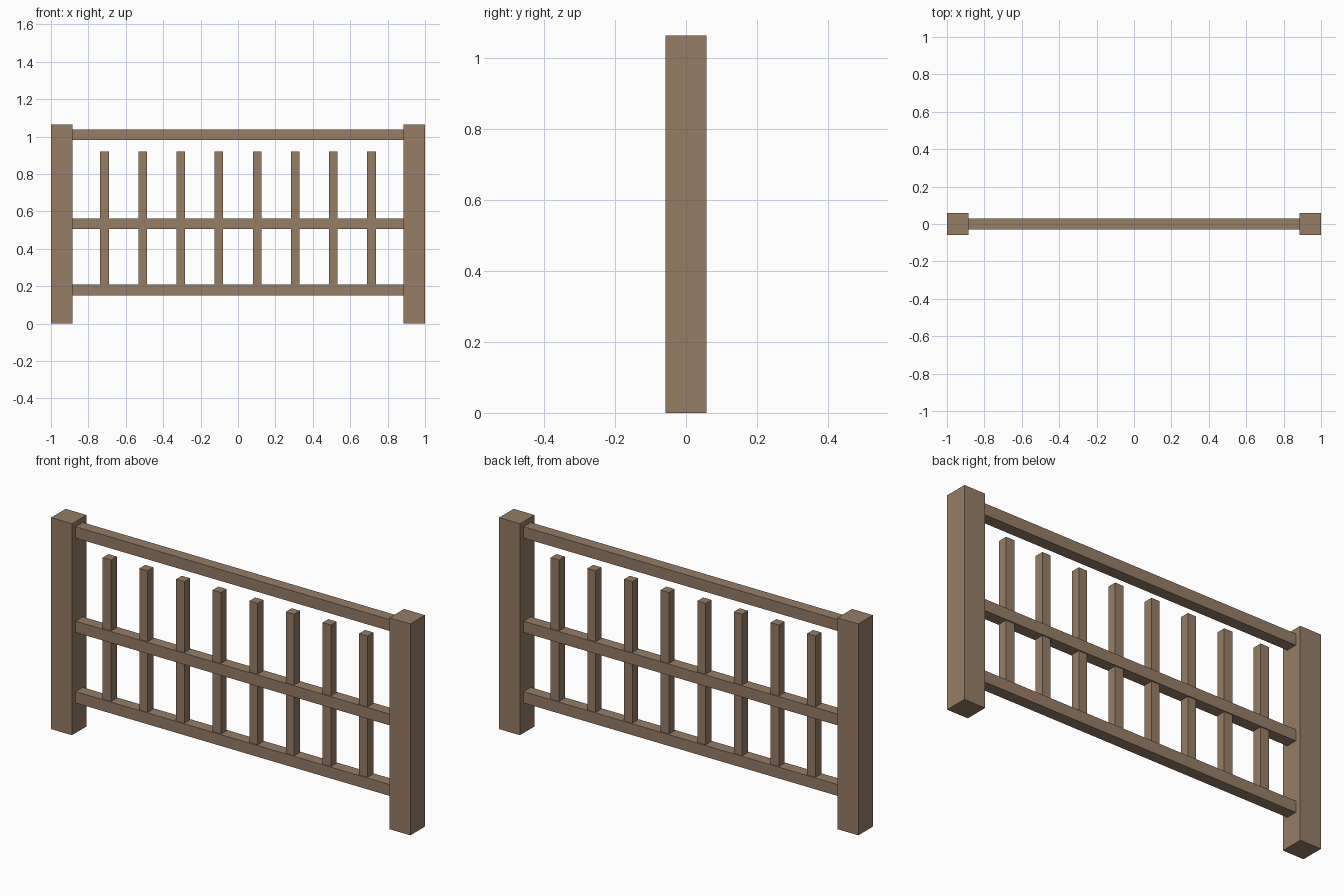
import bpy

if "Cube" in bpy.data.objects:
    bpy.data.objects.remove(bpy.data.objects["Cube"])

wood = bpy.data.materials.new("wood")
wood.diffuse_color = (0.31, 0.205, 0.13, 1)
wood.use_nodes = True
wood.node_tree.nodes["Principled BSDF"].inputs["Base Color"].default_value = wood.diffuse_color


def box(name, x, z, size_x, size_y, size_z):
    """Box centred on (x, 0) with its underside at z."""
    bpy.ops.mesh.primitive_cube_add(size=1, location=(x, 0, z + size_z / 2))
    ob = bpy.context.object
    ob.name = name
    ob.scale = (size_x, size_y, size_z)
    bpy.ops.object.transform_apply(location=False, rotation=False, scale=True)
    ob.data.materials.append(wood)
    return ob


POST = 0.116
RAIL = 0.057
BALUSTER = 0.046

# End posts
for side, label in ((-1, "left"), (1, "right")):
    box(f"{label}_post", side * (1 - POST / 2), 0, POST, POST, 1.064)

# Horizontal rails, ending flush against the posts
for label, z in (("bottom", 0.151), ("middle", 0.506), ("top", 0.981)):
    box(f"{label}_rail", 0, z, 2 - 2 * POST, RAIL, RAIL)

# Upright balusters, seated in the bottom rail and stopping below the top rail
COUNT, PITCH, FOOT, TOP = 8, 0.204, 0.18, 0.92
for i in range(COUNT):
    x = (i - (COUNT - 1) / 2) * PITCH
    box(f"baluster_{i + 1}", x, FOOT, BALUSTER, BALUSTER, TOP - FOOT)
